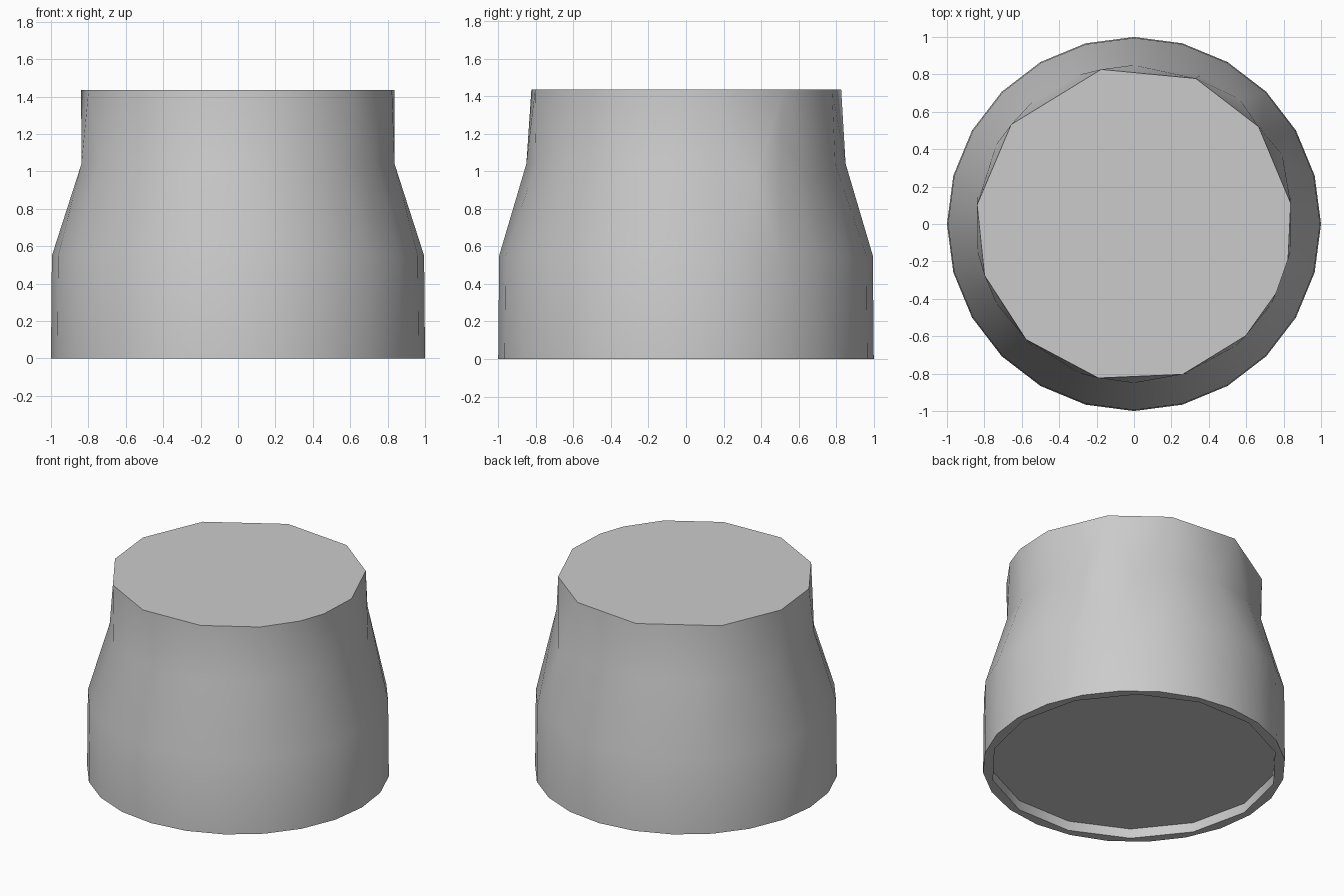
import bpy, bmesh
from math import radians, cos, sin, tau

cube = bpy.data.objects.get("Cube")
if cube:
    bpy.data.objects.remove(cube)

# Plain grey material
grey = bpy.data.materials.new("plain grey")
grey.use_nodes = True
colour = (0.6, 0.6, 0.6, 1)
grey.diffuse_color = colour
grey.node_tree.nodes["Principled BSDF"].inputs["Base Color"].default_value = colour

bm = bmesh.new()


def ring(points):
    """Loop of (angle, vertex) from (degrees, radius, height), sorted by angle."""
    loop = []
    for a, r, z in sorted((a % 360, r, z) for a, r, z in points):
        t = radians(a)
        loop.append((t, bm.verts.new((r * cos(t), r * sin(t), z))))
    return loop


def even(count, r, z):
    return ring((360 * i / count, r, z) for i in range(count))


def zip_rings(low, high):
    """Join two loops with triangles, always advancing the loop that lags."""
    i = j = 0
    n, m = len(low), len(high)

    def at(loop, k):
        turns, k = divmod(k, len(loop))
        return loop[k][0] + tau * turns, loop[k][1]

    while i < n or j < m:
        a, b = at(low, i)[1], at(high, j)[1]
        step_low = j >= m or (i < n and
                              at(low, i)[0] + at(low, i + 1)[0] <= at(high, j)[0] + at(high, j + 1)[0])
        if step_low:
            bm.faces.new((a, at(low, i + 1)[1], b))
            i += 1
        else:
            bm.faces.new((a, at(high, j + 1)[1], b))
            j += 1


# Recessed underside and narrow foot rim
floor = even(14, 0.95, 0.07)
rim = even(14, 0.95, 0)
foot = even(24, 1.0, 0)

# Drum wall and shoulder
shoulder = even(24, 0.995, 0.55)

# Neck, with a few uneven points dented into the back left
dents = [(25, 0.875, 0.96), (36.5, 0.855, 1.19), (50, 0.875, 0.95),
         (66, 0.87, 1.04), (90, 0.85, 1.04)]
neck = ring(dents + [(a, 0.85, 1.04) for a in range(110, 371, 20)])

# Irregular top edge
top_angles = [7.5, 38, 67, 102, 141, 173, 199, 227, 257, 288, 315, 334, 347]
top = ring((a, 0.845, 1.435) for a in top_angles)

loops = [floor, rim, foot, shoulder, neck, top]
for low, high in zip(loops, loops[1:]):
    zip_rings(low, high)
bm.faces.new([v for _, v in top])
bm.faces.new([v for _, v in reversed(floor)])
bmesh.ops.recalc_face_normals(bm, faces=bm.faces)

mesh = bpy.data.meshes.new("stepped_drum")
bm.to_mesh(mesh)
bm.free()
mesh.materials.append(grey)
drum = bpy.data.objects.new("stepped_drum", mesh)
bpy.context.collection.objects.link(drum)

# Smooth walls with crisp rims
bpy.ops.object.select_all(action='DESELECT')
drum.select_set(True)
bpy.context.view_layer.objects.active = drum
bpy.ops.object.shade_smooth_by_angle(angle=radians(35))
